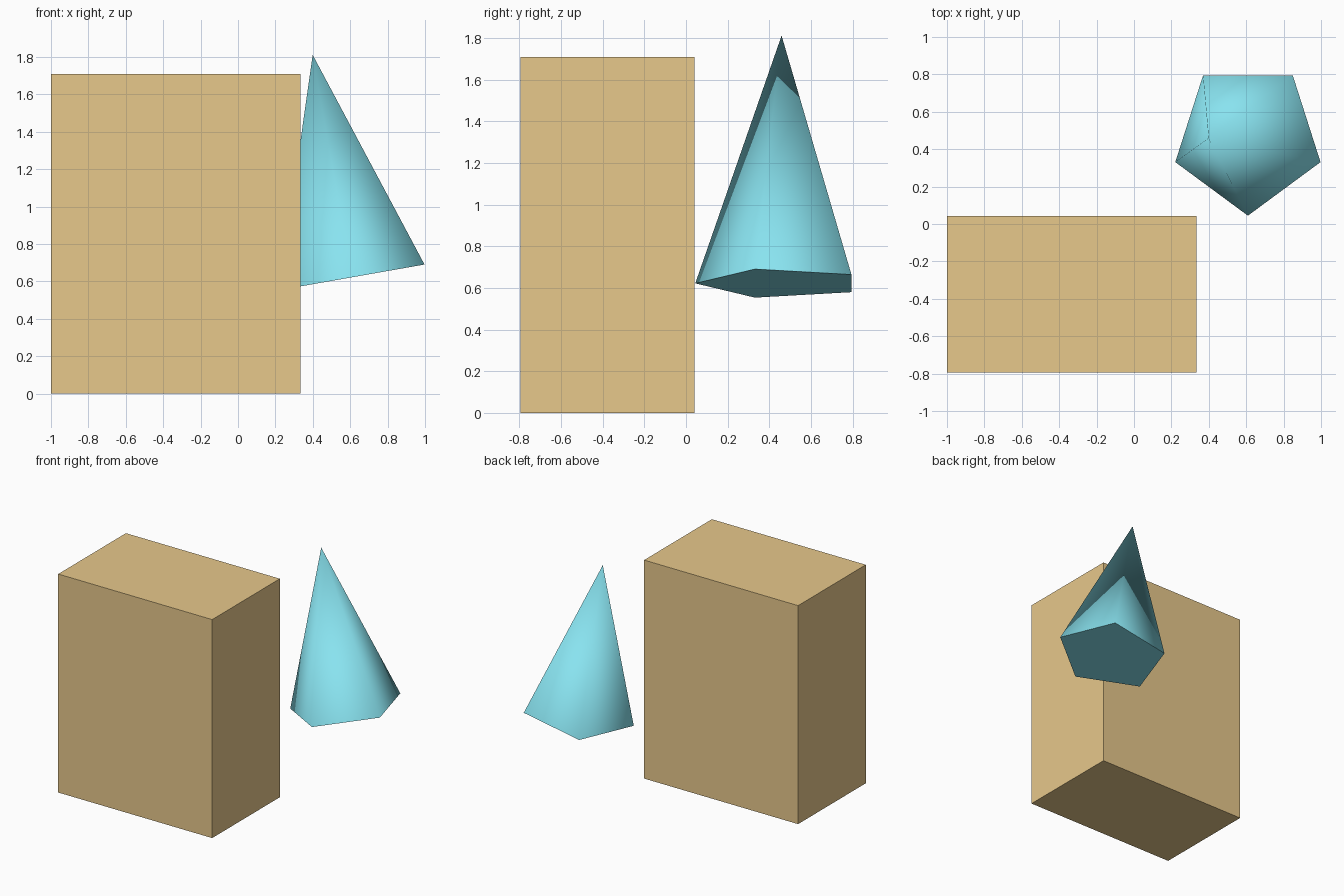
import bpy
from math import radians, sin, cos

if "Cube" in bpy.data.objects:
    bpy.data.objects.remove(bpy.data.objects["Cube"])


def paint(obj, name, color):
    mat = bpy.data.materials.new(name)
    mat.diffuse_color = color
    mat.use_nodes = True
    mat.node_tree.nodes["Principled BSDF"].inputs["Base Color"].default_value = mat.diffuse_color
    obj.data.materials.append(mat)


# Upright box
lo, hi = (-1.0, -0.795, 0.0), (0.333, 0.042, 1.71)
bpy.ops.mesh.primitive_cube_add(size=1, location=[(a + b) / 2 for a, b in zip(lo, hi)])
box = bpy.context.object
box.name = "box"
box.dimensions = [b - a for a, b in zip(lo, hi)]
bpy.ops.object.transform_apply(location=False, rotation=False, scale=True)
paint(box, "orange", (0.8, 0.58, 0.26, 1))

# Tilted five-sided pyramid, floating beside the box
tilt, height = radians(10), 1.208
base = (0.609, 0.459, 0.622)
center = (base[0] - sin(tilt) * height / 2, base[1], base[2] + cos(tilt) * height / 2)
bpy.ops.mesh.primitive_cone_add(vertices=5, radius1=0.4145, radius2=0, depth=height,
                                location=center, rotation=(0, tilt, radians(180)))
pyramid = bpy.context.object
pyramid.name = "pyramid"
# Sides blend smoothly, base rim stays sharp
bpy.ops.object.shade_smooth_by_angle(angle=radians(85))
paint(pyramid, "teal", (0.25, 0.77, 0.87, 1))
